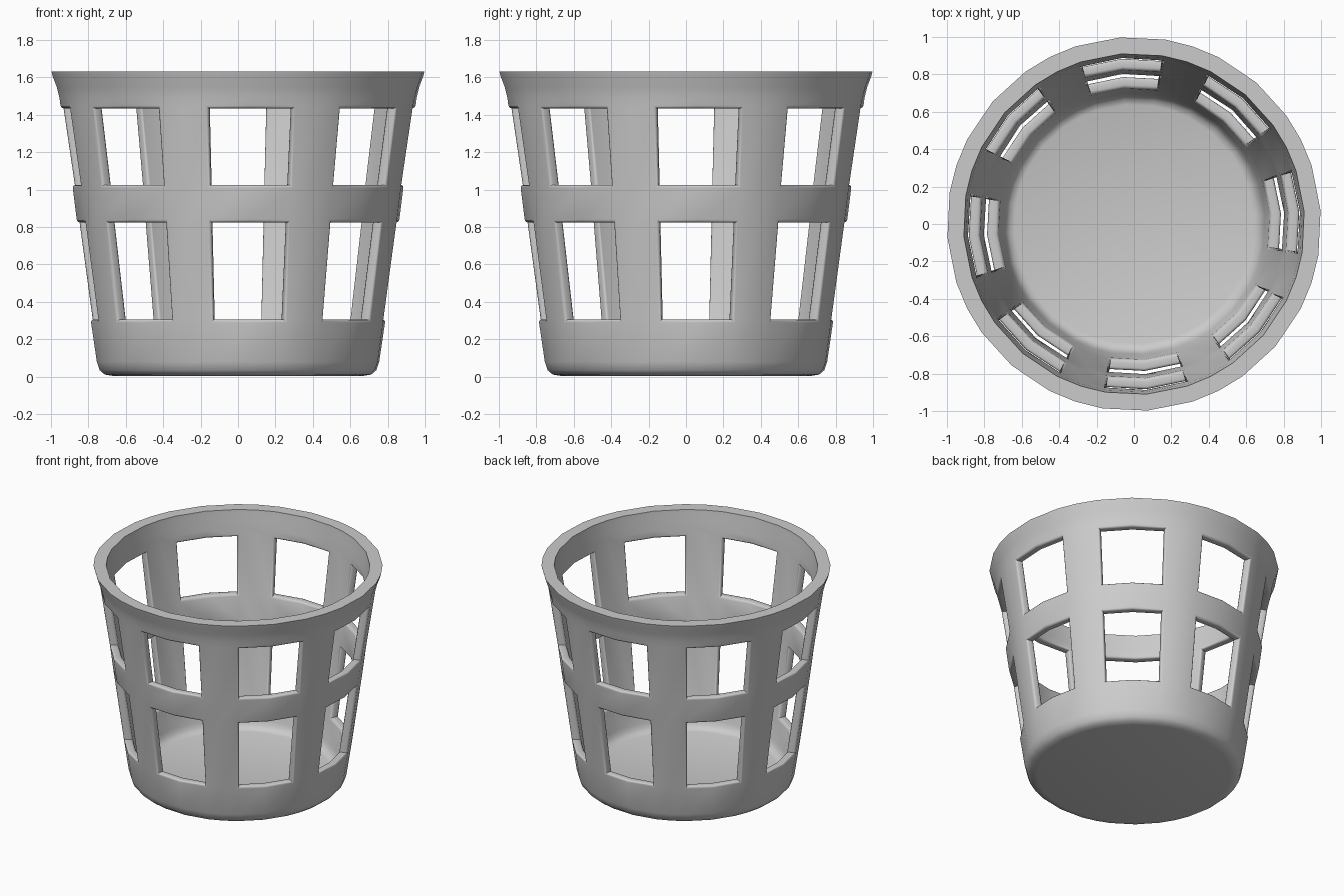
import bpy, bmesh
from math import sin, cos, radians

if "Cube" in bpy.data.objects:
    bpy.data.objects.remove(bpy.data.objects["Cube"])

# wall profiles (radius, height), listed from bottom to top
outer = [(0.67, 0.004), (0.715, 0.012), (0.742, 0.035), (0.757, 0.08), (0.79, 0.305),
         (0.863, 0.825), (0.888, 1.025), (0.95, 1.435), (0.957, 1.49), (0.972, 1.55),
         (0.993, 1.605), (1.0, 1.632)]
inner = [(0.64, 0.065), (0.67, 0.075), (0.688, 0.10), (0.70, 0.13), (0.73, 0.305),
         (0.803, 0.825), (0.828, 1.025), (0.888, 1.435), (0.894, 1.49), (0.90, 1.55),
         (0.91, 1.61), (0.912, 1.632)]
window_rows = (4, 6)          # profile spans that hold openings
window_cols = (0, 1)          # two of every four columns are open
angles = [radians(45 * k + a) for k in range(8) for a in (-9.6, 4.2, 18.2, 26.8)]
n, rows = len(angles), len(outer)

bm = bmesh.new()


def rings(profile):
    return [[bm.verts.new((r * cos(a), r * sin(a), z)) for a in angles] for r, z in profile]


out, inn = rings(outer), rings(inner)


def is_open(i, j):
    return i in window_rows and j % 4 in window_cols


# walls, and the sides of each opening
window_edges = []


def tunnel(i0, j0, i1, j1):
    a, b, c, d = out[i0][j0], out[i1][j1], inn[i1][j1], inn[i0][j0]
    bm.faces.new((a, b, c, d))
    window_edges.extend([(a, b), (c, d)])


for i in range(rows - 1):
    for j in range(n):
        k = (j + 1) % n
        if not is_open(i, j):
            for g in (out, inn):
                bm.faces.new((g[i][j], g[i][k], g[i + 1][k], g[i + 1][j]))
            continue
        tunnel(i, j, i, k)
        tunnel(i + 1, j, i + 1, k)
        if not is_open(i, j - 1):
            tunnel(i, j, i + 1, j)
        if not is_open(i, k):
            tunnel(i, k, i + 1, k)

# flat rim, underside and floor
for j in range(n):
    k = (j + 1) % n
    bm.faces.new((out[-1][j], out[-1][k], inn[-1][k], inn[-1][j]))
bm.faces.new(out[0])
bm.faces.new(inn[0])
bmesh.ops.recalc_face_normals(bm, faces=bm.faces[:])

# rounded edges around the openings
edges = [bm.edges.get(pair) for pair in window_edges]
bmesh.ops.bevel(bm, geom=edges, offset=0.016, segments=3, profile=0.5,
                affect='EDGES', clamp_overlap=True)
bmesh.ops.recalc_face_normals(bm, faces=bm.faces[:])

mesh = bpy.data.meshes.new("basket")
bm.to_mesh(mesh)
bm.free()
basket = bpy.data.objects.new("basket", mesh)
bpy.context.collection.objects.link(basket)
bpy.context.view_layer.objects.active = basket
basket.select_set(True)
bpy.ops.object.shade_smooth_by_angle(angle=radians(40))
